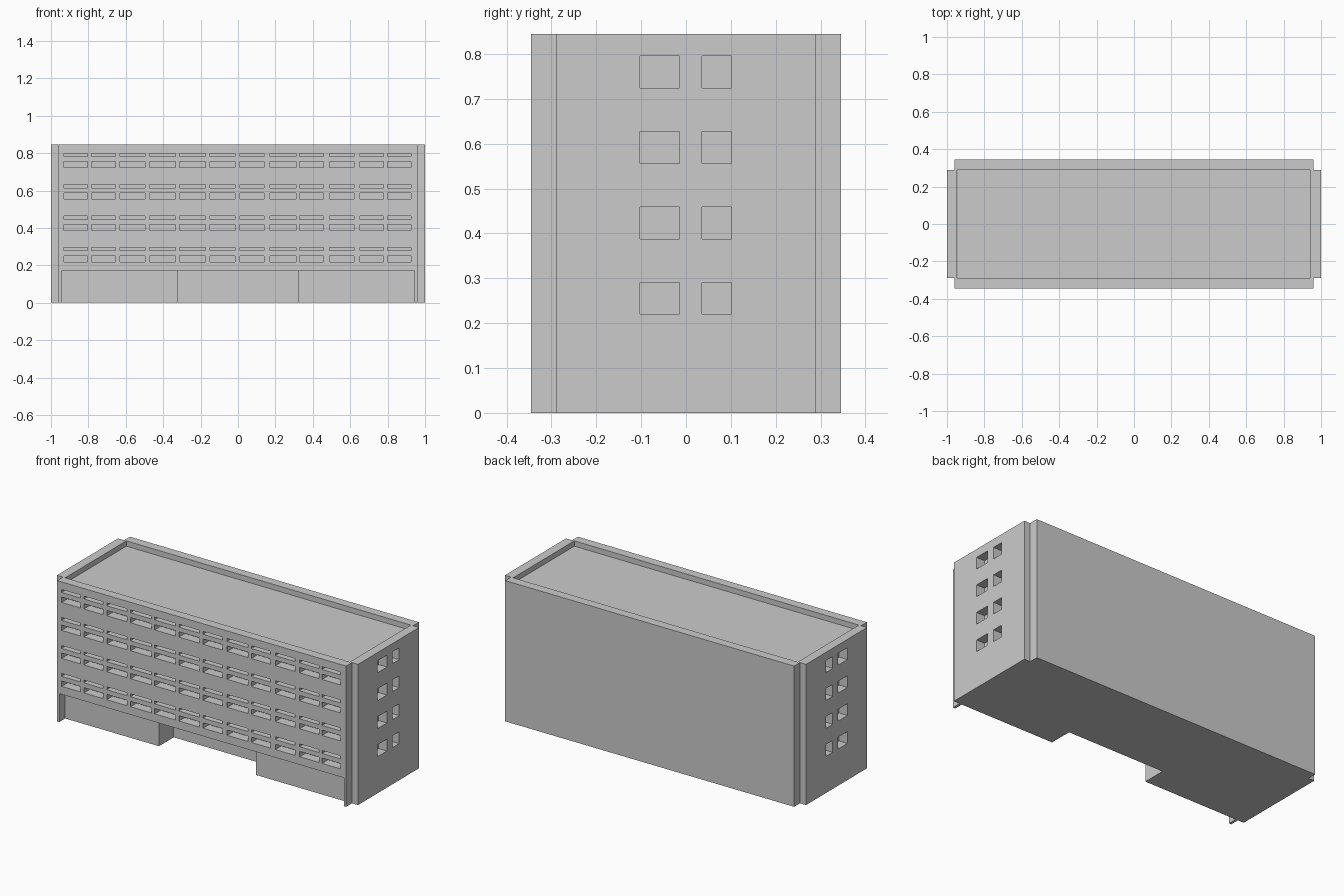
import bpy, bmesh
from mathutils import Matrix, Vector

if "Cube" in bpy.data.objects:
    bpy.data.objects.remove(bpy.data.objects["Cube"])


def boxes(name, specs):
    """One object made of axis-aligned boxes given as (x0, x1, y0, y1, z0, z1)."""
    bm = bmesh.new()
    for x0, x1, y0, y1, z0, z1 in specs:
        centre = Vector(((x0 + x1) / 2, (y0 + y1) / 2, (z0 + z1) / 2))
        size = Matrix.Diagonal((x1 - x0, y1 - y0, z1 - z0, 1))
        bmesh.ops.create_cube(bm, size=1, matrix=Matrix.Translation(centre) @ size)
    mesh = bpy.data.meshes.new(name)
    bm.to_mesh(mesh)
    bm.free()
    obj = bpy.data.objects.new(name, mesh)
    bpy.context.collection.objects.link(obj)
    return obj


def cut(obj, cutter):
    mod = obj.modifiers.new("openings", 'BOOLEAN')
    mod.operation = 'DIFFERENCE'
    mod.solver = 'EXACT'
    mod.object = cutter
    cutter.hide_render = True
    cutter.hide_set(True)


def mirror_x(obj):
    obj.modifiers.new("mirror", 'MIRROR').use_axis[0] = True


H = 0.845            # total height
XI, XO = 0.945, 0.96  # core and long-wall half lengths
YI, YO = 0.29, 0.345  # core and overall half depths
GZ = 0.17            # ground floor height
FLOOR = 0.168        # storey spacing

# Inner core: upper floors with sunken roof, and the set-back ground floor
boxes("upper_core", [(-XI, XI, -YI, YI, GZ, H - 0.032)])
boxes("ground_core", [(-XI, XI, -0.15, YI, 0, GZ)])
mirror_x(boxes("ground_side_room", [(0.322, XI, -YI, -0.15, 0, GZ)]))

# Front facade with a tall and a narrow window strip per bay and storey
facade = boxes("front_facade", [(-XO, XO, -YO, -YI, GZ, H)])
bays = [(-.93, -.804), (-.782, -.654), (-.63, -.496), (-.472, -.333),
        (-.312, -.173), (-.151, -.015), (.01, .14), (.17, .309),
        (.33, .458), (.49, .619), (.651, .779), (.80, .924)]
strips = [(0.218, 0.250), (0.278, 0.295)]
cut(facade, boxes("front_window_cutter", [
    (x0, x1, -YO - 0.05, -YI + 0.05, z0 + i * FLOOR, z1 + i * FLOOR)
    for x0, x1 in bays for z0, z1 in strips for i in range(4)]))

# Thin side fins carrying the overhang at both ends
mirror_x(boxes("front_fin", [(XI, XO, -YO, -YI, 0, GZ)]))

# Plain back wall
boxes("back_wall", [(-XO, XO, YI, YO, 0, H)])

# End walls with two windows per storey
end_wall = boxes("end_wall", [(XI, 1, -YI, YI, 0, H)])
cut(end_wall, boxes("end_window_cutter", [
    (XI - 0.05, 1.05, y0, y1, 0.22 + i * FLOOR, 0.291 + i * FLOOR)
    for y0, y1 in [(-0.103, -0.015), (0.036, 0.101)] for i in range(4)]))
mirror_x(end_wall)
